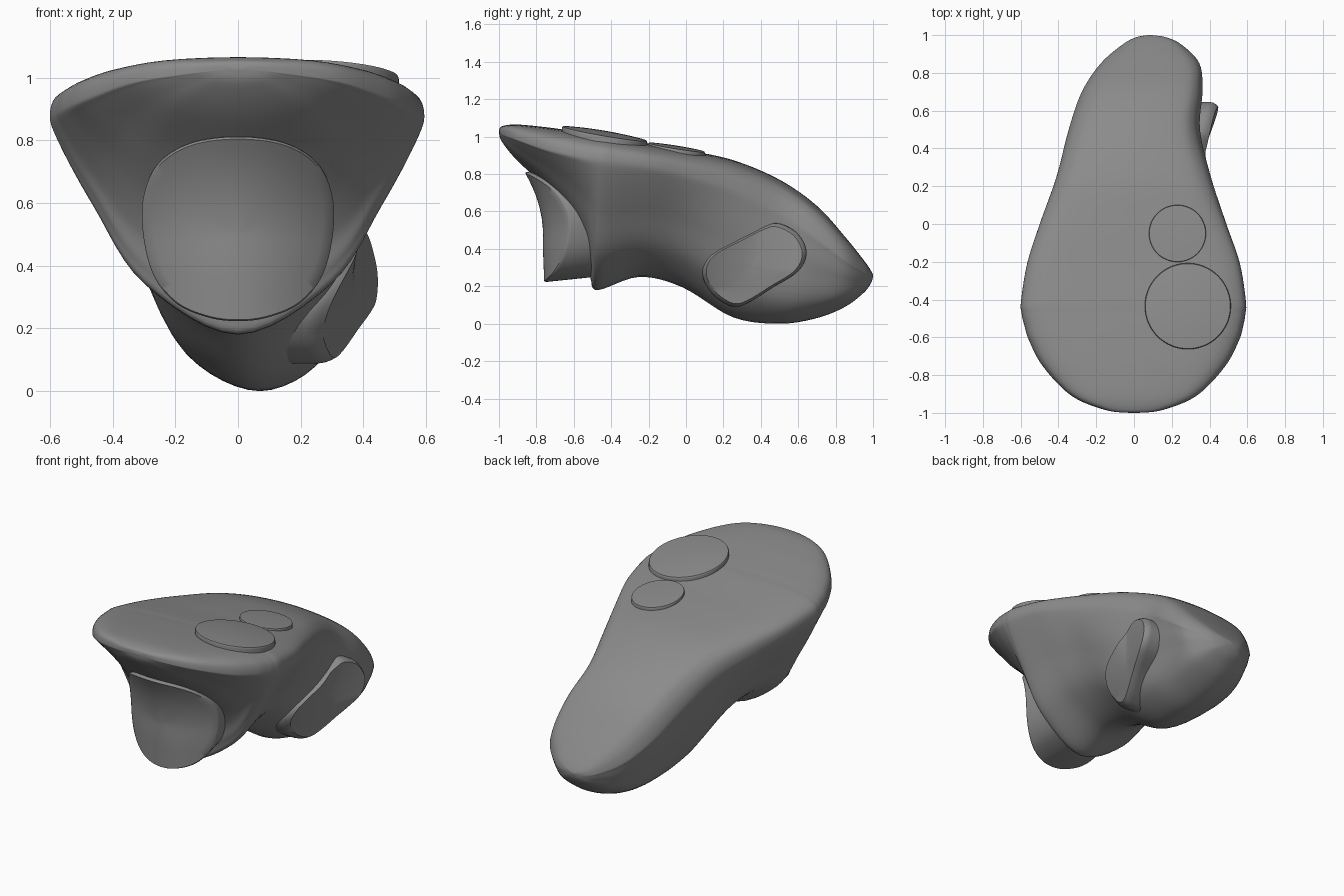
import bpy, math
from mathutils import Vector

if "Cube" in bpy.data.objects:
    bpy.data.objects.remove(bpy.data.objects["Cube"])

grey = bpy.data.materials.new("dark_grey")
grey.diffuse_color = (0.26, 0.26, 0.26, 1)
grey.use_nodes = True
grey.node_tree.nodes["Principled BSDF"].inputs["Base Color"].default_value = grey.diffuse_color


def spline(points, t, closed=False):
    """Catmull-Rom through a list of vectors; t runs over the point index."""
    n = len(points)
    i = int(math.floor(t)) if closed else min(int(t), n - 2)
    f = t - i
    pick = (lambda k: points[k % n]) if closed else (lambda k: points[max(0, min(n - 1, k))])
    a, b, c, d = (pick(i + k) for k in (-1, 0, 1, 2))
    return 0.5 * (2 * b + (c - a) * f + (2 * a - 5 * b + 4 * c - d) * f * f
                  + (3 * b - a - 3 * c + d) * f ** 3)


def loft(name, rings, angle):
    """Skin a list of equal-length rings and cap both ends."""
    n = len(rings[0])
    verts = [p for r in rings for p in r]
    faces = [(k * n + i, k * n + (i + 1) % n, (k + 1) * n + (i + 1) % n, (k + 1) * n + i)
             for k in range(len(rings) - 1) for i in range(n)]
    faces += [tuple(range(n))[::-1], tuple(range(len(verts) - n, len(verts)))]
    mesh = bpy.data.meshes.new(name)
    mesh.from_pydata(verts, [], faces)
    mesh.materials.append(grey)
    obj = bpy.data.objects.new(name, mesh)
    bpy.context.collection.objects.link(obj)
    bpy.ops.object.select_all(action='DESELECT')
    obj.select_set(True)
    bpy.context.view_layer.objects.active = obj
    bpy.ops.object.mode_set(mode='EDIT')
    bpy.ops.mesh.select_all(action='SELECT')
    bpy.ops.mesh.normals_make_consistent(inside=False)
    bpy.ops.object.mode_set(mode='OBJECT')
    bpy.ops.object.shade_smooth_by_angle(angle=math.radians(angle))
    return obj


def pad(name, outline, front, back, edge=0.02):
    """Button: an outline filled with a curved front face, rounded rim and wall."""
    mid = sum(outline, Vector((0, 0))) / len(outline)
    rings = []
    for s in (0.02, 0.2, 0.4, 0.6, 0.75, 0.88, 1 - edge):
        rings.append([front(*(mid + (p - mid) * s), s) for p in outline])
    for k in (0.3, 0.65, 1.0):
        s = 1 - edge * (1 - k) ** 2
        ring = []
        for p in outline:
            q = mid + (p - mid) * s
            a, b = front(*q, s), back(*q)
            ring.append(a + (b - a).normalized() * edge * 0.6 * k)
        rings.append(ring)
    rings.append([back(*p) for p in outline])
    return loft(name, rings, 35)


def smooth_outline(points, steps=8):
    pts = [Vector(p) for p in points]
    return [spline(pts, i / steps, True) for i in range(len(pts) * steps)]


# Body stations: y, y of the underside, top z, bottom z, rim z, left x, right x
stations = [
    (-1.0, -1.0, 1.032, 1.022, 1.027, -0.02, 0.02),
    (-0.985, -0.985, 1.055, 0.975, 1.015, -0.15, 0.15),
    (-0.91, -0.91, 1.065, 0.88, 0.99, -0.33, 0.33),
    (-0.76, -0.75, 1.052, 0.725, 0.94, -0.48, 0.48),
    (-0.62, -0.61, 1.033, 0.54, 0.91, -0.555, 0.555),
    (-0.53, -0.53, 1.02, 0.37, 0.895, -0.582, 0.58),
    (-0.47, -0.51, 1.01, 0.24, 0.89, -0.594, 0.589),
    (-0.40, -0.47, 1.0, 0.18, 0.883, -0.598, 0.592),
    (-0.20, -0.25, 0.962, 0.25, 0.855, -0.565, 0.56),
    (0.0, -0.02, 0.928, 0.195, 0.81, -0.50, 0.49),
    (0.25, 0.25, 0.875, 0.035, 0.735, -0.41, 0.405),
    (0.50, 0.50, 0.77, 0.0, 0.61, -0.345, 0.345),
    (0.70, 0.70, 0.63, 0.03, 0.47, -0.275, 0.36),
    (0.85, 0.85, 0.465, 0.09, 0.35, -0.175, 0.345),
    (0.95, 0.95, 0.34, 0.165, 0.28, -0.06, 0.25),
    (0.988, 0.988, 0.285, 0.215, 0.26, 0.01, 0.17),
    (1.0, 1.0, 0.262, 0.25, 0.256, 0.075, 0.095),
]


def body_ring(y, yb, zt, zb, zs, xl, xr):
    cx, w, d, h = (xl + xr) / 2, (xr - xl) / 2, zt - zs, zs - zb
    r = max(0.0, min(1.0, (y - 0.08) / 0.32))   # grip end is rounder than the head
    half = [(0, zt), (0.66, zt - 0.12 * d), (0.93 - 0.03 * r, zt - 0.43 * d), (1, zs),
            (0.955 + 0.025 * r, zs - 0.13 * h), (0.77 + 0.11 * r, zs - 0.42 * h),
            (0.5 + 0.12 * r, zs - (0.77 + 0.05 * r) * h), (0, zb)]
    both = half + [(-x, z) for x, z in half[-2:0:-1]]
    lean = max(0, 0.07 * r - cx) if y < 0.9 else 0   # underside of the grip leans right
    return [Vector((cx + x * w + lean * max(0, zs - z) / h,
                    y + (yb - y) * (zt - z) / (zt - zb), z)) for x, z in both]


rows = [body_ring(*s) for s in stations]
body_rings = []
for k in range((len(rows) - 1) * 6 + 1):
    ring = [spline([r[j] for r in rows], k / 6) for j in range(14)]
    body_rings.append([spline(ring, i / 6, True) for i in range(84)])
loft("body", body_rings, 60)

# Trigger: rounded-triangle face, hollow in height and bulging in width
right = [(0, 0.81), (0.15, 0.79), (0.255, 0.725), (0.303, 0.62), (0.305, 0.5),
         (0.272, 0.37), (0.2, 0.28), (0.1, 0.235), (0, 0.222)]
trigger_outline = smooth_outline(right + [(-x, z) for x, z in right[-2:0:-1]])


def trigger_front(x, z, s):
    y = -0.765 - 0.9 * max(0, z - 0.48) ** 2 + 0.04 * max(0, 0.4 - z) + 1.5 * x * x
    return Vector((x, y, z))


pad("trigger", trigger_outline, trigger_front, lambda x, z: Vector((x * 0.9, -0.47, z + 0.03)))

# Side grip button: slanted capsule outline in the yz plane
grip_outline = smooth_outline([(0.09, 0.3), (0.14, 0.375), (0.28, 0.45), (0.42, 0.52), (0.5, 0.535),
                               (0.6, 0.48), (0.645, 0.38), (0.6, 0.28), (0.46, 0.19),
                               (0.33, 0.11), (0.25, 0.09), (0.16, 0.14), (0.1, 0.22)])


def grip_front(y, z, s):
    x = 0.195 + 0.375 * y + 0.105 * z
    x += 1.2 * max(0, z - 0.18) * max(0, 0.38 - y)
    x -= 0.2 * max(0, z - 0.28) * max(0, min(1, (y - 0.3) / 0.3))
    return Vector((x - 1.5 * max(0, x - 0.40) ** 2, y, z))


pad("grip_button", grip_outline, grip_front, lambda y, z: Vector((0.12, y, z)), 0.08)


# Round thumb pads lying on the sloped top face
def top_disc(name, cx, cy, radius, z0, slope_y, dome):
    ring = [Vector((cx + radius * math.cos(a), cy + radius * math.sin(a)))
            for a in (i * math.tau / 64 for i in range(64))]

    def height(x, y):
        return z0 + slope_y * (y - cy) - 0.06 * (x - cx)
    pad(name, ring, lambda x, y, s: Vector((x, y, height(x, y) + dome * (1 - s * s))),
        lambda x, y: Vector((x, y, height(x, y) - 0.06)), 0.015)


top_disc("thumb_pad_large", 0.285, -0.435, 0.228, 1.016, -0.17, 0.012)
top_disc("thumb_pad_small", 0.23, -0.05, 0.151, 0.943, -0.16, 0.004)
